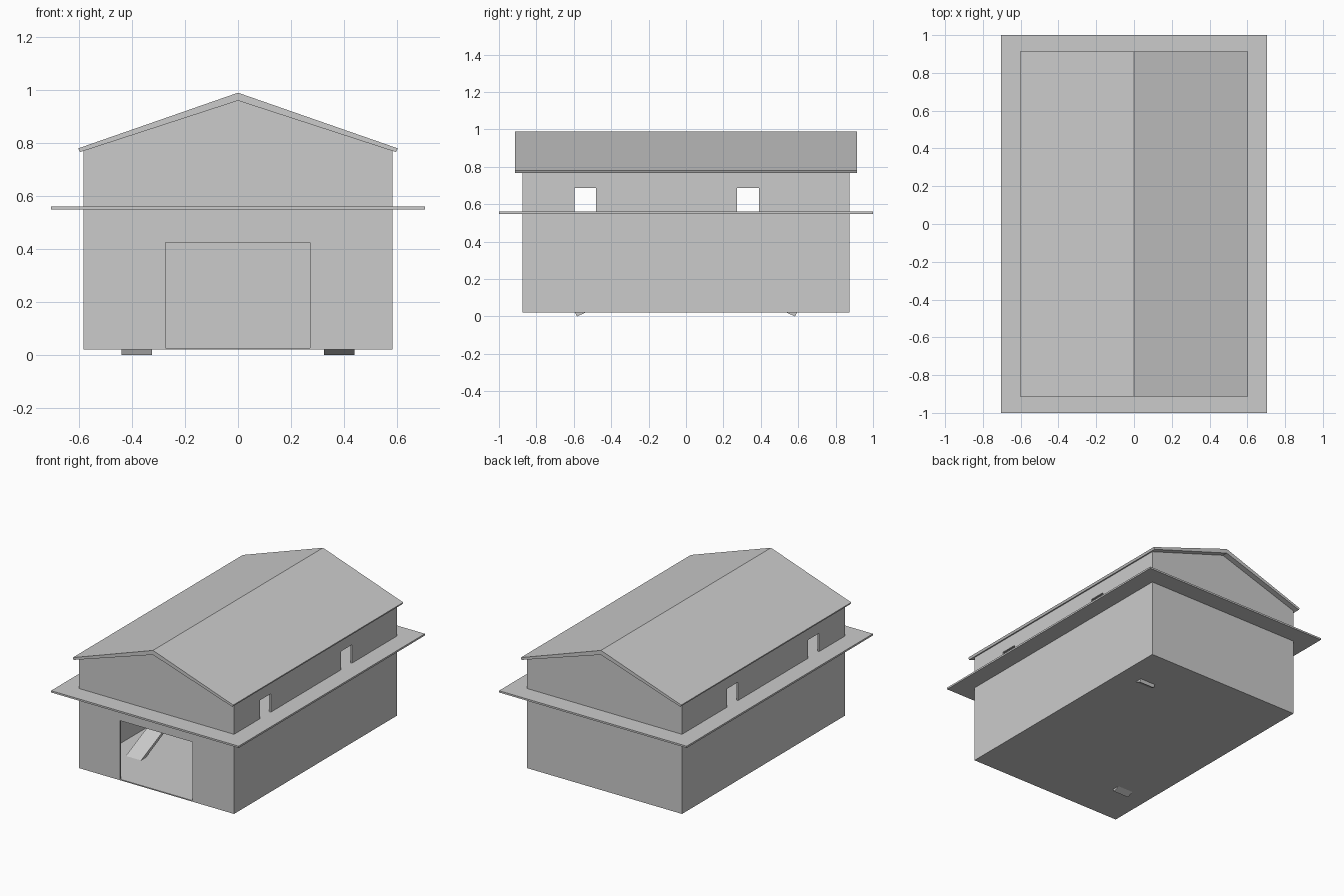
import bpy, bmesh
from math import cos, sin, radians, pi
from mathutils import Matrix

if "Cube" in bpy.data.objects:
    bpy.data.objects.remove(bpy.data.objects["Cube"])


def prism(name, profile, a, b, axis='Y'):
    """Extrude a closed profile from a to b: (x, z) along Y or (y, z) along X."""
    bm = bmesh.new()
    place = (lambda p, t: (p[0], t, p[1])) if axis == 'Y' else (lambda p, t: (t, p[0], p[1]))
    face = bm.faces.new([bm.verts.new(place(p, a)) for p in profile])
    ext = bmesh.ops.extrude_face_region(bm, geom=[face])
    verts = [v for v in ext['geom'] if isinstance(v, bmesh.types.BMVert)]
    bmesh.ops.translate(bm, verts=verts, vec=(0, b - a, 0) if axis == 'Y' else (b - a, 0, 0))
    bmesh.ops.recalc_face_normals(bm, faces=bm.faces)
    me = bpy.data.meshes.new(name)
    bm.to_mesh(me)
    bm.free()
    ob = bpy.data.objects.new(name, me)
    bpy.context.collection.objects.link(ob)
    return ob


def box(name, x0, x1, y0, y1, z0, z1):
    return prism(name, [(x0, z0), (x1, z0), (x1, z1), (x0, z1)], y0, y1)


def cut(target, cutter):
    cutter.hide_render = True
    cutter.hide_set(True)
    cutter.display_type = 'WIRE'
    mod = target.modifiers.new(cutter.name, 'BOOLEAN')
    mod.operation = 'DIFFERENCE'
    mod.solver = 'EXACT'
    mod.object = cutter


W, D, T = 0.583, 0.875, 0.012   # half width, half depth, wall thickness

# Hollow gabled walls with a thin ground floor, open under the roof
walls = prism('walls', [(-W, 0.02), (W, 0.02), (W, 0.772), (0, 0.962), (-W, 0.772)], -D, D)
cut(walls, box('interior_cutter', -W + T, W - T, -D + T, D - T, 0.027, 1.1))

# Doorway at the front, two window pairs through both sides
cut(walls, box('door_cutter', -0.274, 0.272, -D - 0.1, -D + 0.1, 0.0272, 0.425))
for i, (y0, y1) in enumerate([(-0.597, -0.48), (0.274, 0.391)]):
    cut(walls, box(f'window_cutter_{i}', -1, 1, y0, y1, 0.561, 0.686))

# Upper floor extending out as a ledge
box('upper_floor', -0.705, 0.705, -1, 1, 0.549, 0.561)

# Folded gable roof
prism('roof', [(-0.596, 0.766), (0, 0.96), (0.596, 0.766), (0.603, 0.780),
               (0, 0.99), (-0.603, 0.780)], -0.913, 0.913)

# Two opposite ramps up to the upper floor
c, s, L, t = cos(radians(25)), sin(radians(25)), 1.285, 0.022
y, z = -0.583, 0.0
profile = [(y, z), (y + L * c, z + L * s), (y + L * c - t * s, z + L * s + t * c - 0.012),
           (y - t * s, z + t * c)]
ramp = prism('ramp_left', profile, -0.44, -0.325, 'X')
other = prism('ramp_right', profile, -0.44, -0.325, 'X')
other.data.transform(Matrix.Rotation(pi, 4, 'Z'))
